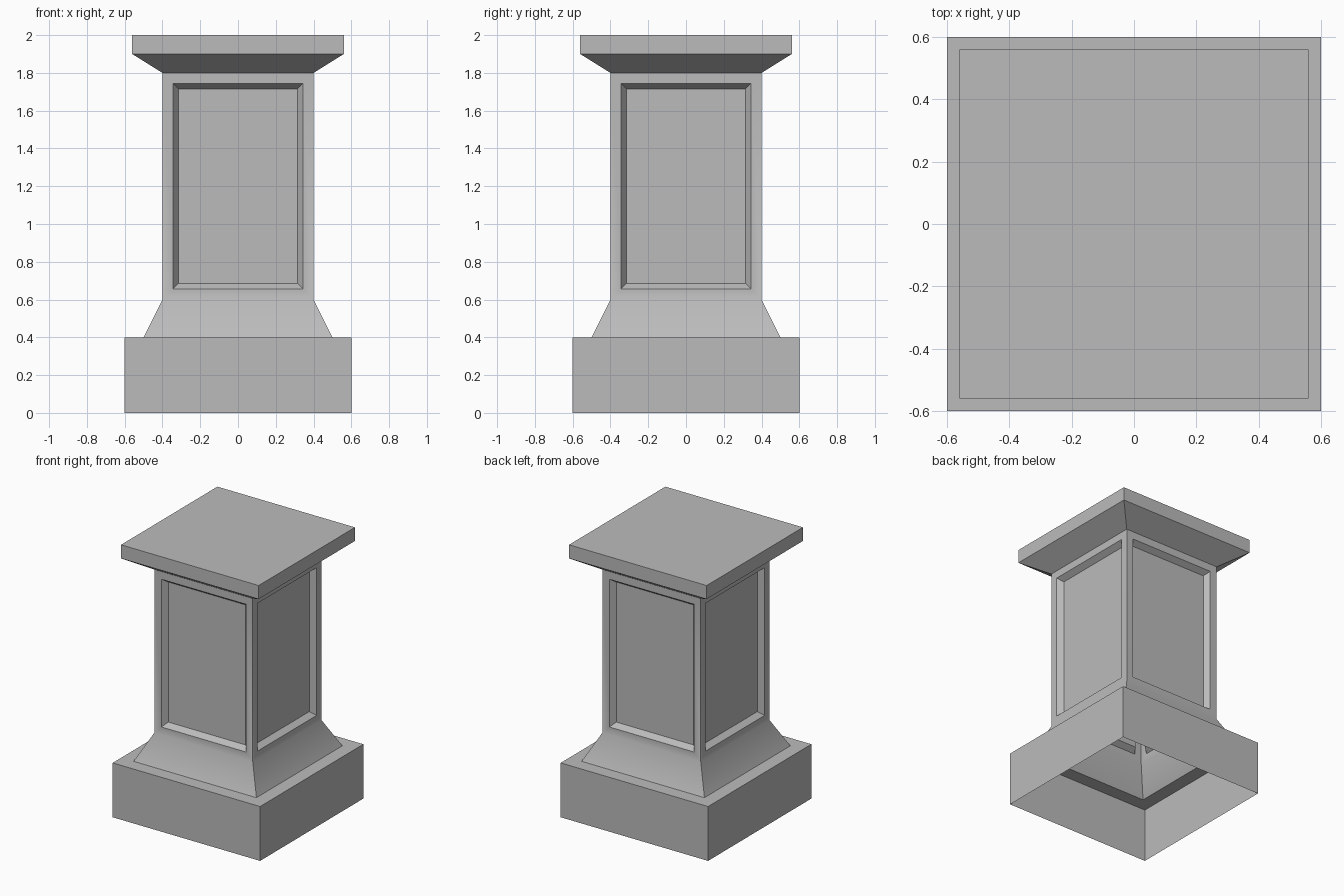
import bpy
import bmesh
import math

cube = bpy.data.objects.get("Cube")
if cube:
    bpy.data.objects.remove(cube, do_unlink=True)

# Stone material
stone = bpy.data.materials.new("grey stone")
stone.use_nodes = True
colour = (0.5, 0.5, 0.5, 1)
stone.diffuse_color = colour
stone.node_tree.nodes["Principled BSDF"].inputs["Base Color"].default_value = colour

# Square profile as (half width, height): plinth, flared foot, shaft, flared cap
profile = [(0.6, 0), (0.6, 0.4), (0.5, 0.4), (0.4, 0.6),
           (0.4, 1.8), (0.56, 1.9), (0.56, 2)]
SHAFT = 3  # index of the profile segment that carries the panels
corners = [(-1, -1), (1, -1), (1, 1), (-1, 1)]

bm = bmesh.new()
rings = [[bm.verts.new((x * w, y * w, z)) for x, y in corners] for w, z in profile]

# Walls between rings; the underside stays open
shaft_faces = []
for level, (low, high) in enumerate(zip(rings, rings[1:])):
    for i in range(4):
        j = (i + 1) % 4
        face = bm.faces.new((low[i], low[j], high[j], high[i]))
        if level == SHAFT:
            shaft_faces.append(face)
bm.faces.new(rings[-1])

# Recessed panels with a bevelled border on all four sides
bm.normal_update()
bmesh.ops.inset_individual(bm, faces=shaft_faces, thickness=0.08)
bmesh.ops.inset_individual(bm, faces=shaft_faces, thickness=0.04, depth=-0.04)

mesh = bpy.data.meshes.new("pedestal")
bm.to_mesh(mesh)
bm.free()
mesh.materials.append(stone)
pedestal = bpy.data.objects.new("pedestal", mesh)
bpy.context.collection.objects.link(pedestal)

# Soft foot-to-shaft transition, crisp edges elsewhere
bpy.ops.object.select_all(action="DESELECT")
pedestal.select_set(True)
bpy.context.view_layer.objects.active = pedestal
bpy.ops.object.shade_smooth_by_angle(angle=math.radians(30))
